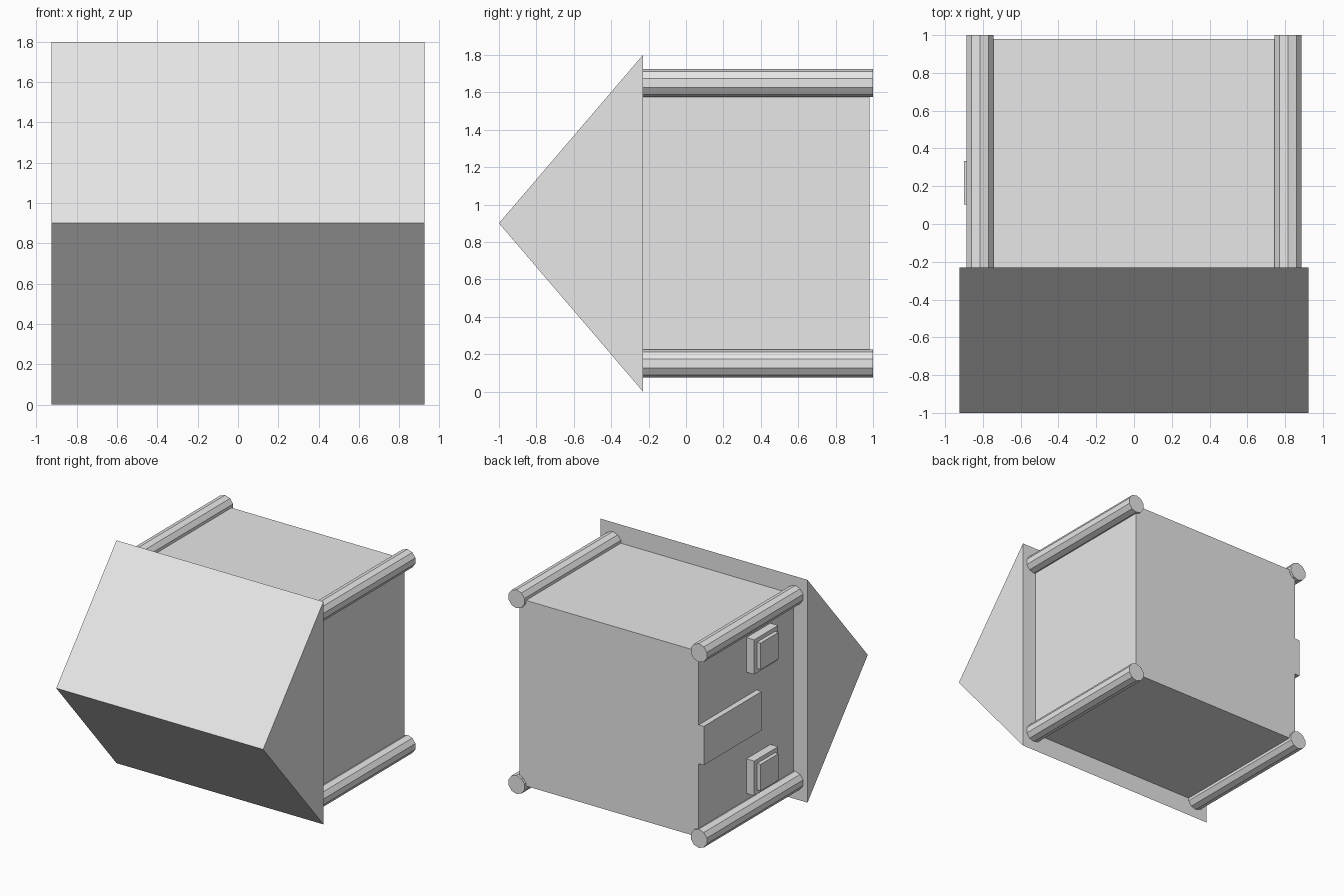
import bpy
import bmesh
from math import pi
from mathutils import Matrix

cube = bpy.data.objects.get("Cube")
if cube:
    bpy.data.objects.remove(cube, do_unlink=True)

grey = bpy.data.materials.new("plain_grey")
grey.use_nodes = True
grey.diffuse_color = (0.8, 0.8, 0.8, 1)
grey.node_tree.nodes["Principled BSDF"].inputs["Base Color"].default_value = (0.8, 0.8, 0.8, 1)


def finish(name, bm):
    bmesh.ops.recalc_face_normals(bm, faces=bm.faces)
    mesh = bpy.data.meshes.new(name)
    bm.to_mesh(mesh)
    bm.free()
    mesh.materials.append(grey)
    obj = bpy.data.objects.new(name, mesh)
    bpy.context.collection.objects.link(obj)
    return obj


def box(name, xs, ys, zs):
    bm = bmesh.new()
    spans = (xs, ys, zs)
    centre = Matrix.Translation([(a + b) / 2 for a, b in spans])
    size = Matrix.Diagonal([b - a for a, b in spans] + [1])
    bmesh.ops.create_cube(bm, size=1, matrix=centre @ size)
    return finish(name, bm)


MID = 0.9        # height of the house's centre line
EAVES = -0.23    # where the roof meets the walls
BASE = 0.98      # ground end of the walls
WALL = 0.8       # half width of the walls

# House lies on its back, with the roof ridge pointing forward
box("house_walls", (-WALL, WALL), (EAVES, BASE), (MID - 0.75, MID + 0.75))

# Solid triangular roof, extruded across x
bm = bmesh.new()
profile = [(EAVES, 0), (-1, MID), (EAVES, 2 * MID)]
face = bm.faces.new([bm.verts.new((-0.925, y, z)) for y, z in profile])
extruded = bmesh.ops.extrude_face_region(bm, geom=[face])["geom"]
bmesh.ops.translate(bm, vec=(1.85, 0, 0),
                    verts=[v for v in extruded if isinstance(v, bmesh.types.BMVert)])
if face.is_valid and len(bm.faces) < 5:
    bm.faces.new([v for v in face.verts])
finish("roof", bm)

# Ten-sided corner posts
for x_name, sx in (("left", 1), ("right", -1)):
    for z_name, sz in (("upper", 1), ("lower", -1)):
        bm = bmesh.new()
        place = Matrix.Translation((sx * 0.815, (1 + EAVES) / 2, MID + sz * 0.75))
        turn = Matrix.Rotation(pi / 2, 4, "X")
        bmesh.ops.create_cone(bm, cap_ends=True, segments=10, radius1=0.075,
                              radius2=0.075, depth=1 - EAVES, matrix=place @ turn)
        finish(f"{z_name}_{x_name}_post", bm)

# Door and a framed window on each side of it
box("door", (-0.845, -WALL), (0.24, BASE), (MID - 0.157, MID + 0.157))
for z_name, sz in (("upper", 1), ("lower", -1)):
    z = MID + sz * 0.49
    box(f"{z_name}_window_frame", (-0.869, -WALL), (0.065, 0.37), (z - 0.14, z + 0.14))
    box(f"{z_name}_window_pane", (-0.9, -0.86), (0.104, 0.333), (z - 0.107, z + 0.107))
